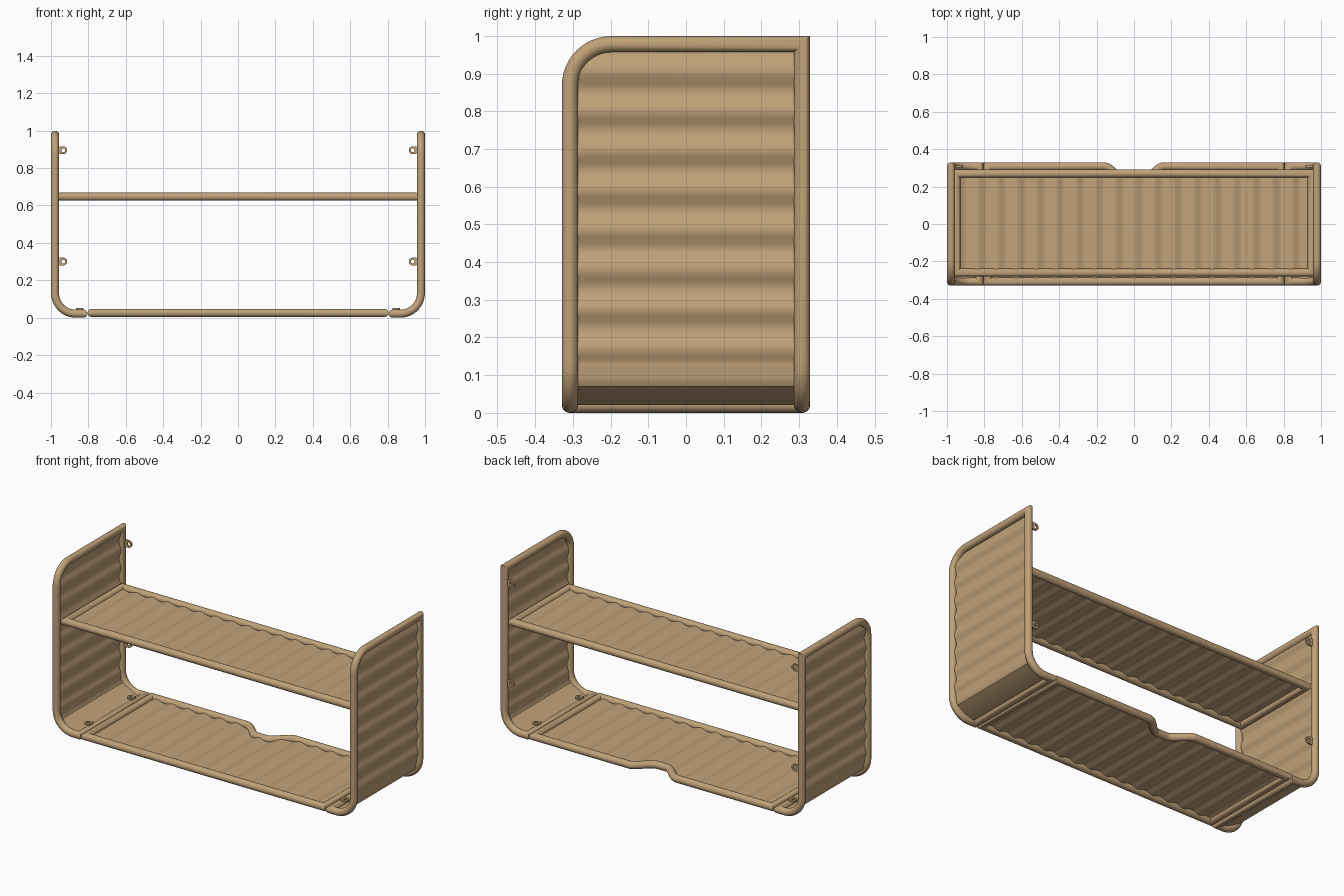
import bpy, bmesh
from math import sin, cos, pi, sqrt
from mathutils import Vector

cube = bpy.data.objects.get("Cube")
if cube:
    bpy.data.objects.remove(cube, do_unlink=True)

R = 0.0215            # tube radius
BEND = 0.11           # bend radius of the tube centre line
SIDE_X, DEPTH, TOP = 0.978, 0.308, 0.978
JOINT_X = 0.827       # inner end of the side frames
SHELF_Z = 0.647
WAVE, AMP = 0.105, 0.007

tan = bpy.data.materials.new("tan metal")
tan.use_nodes = True
colour = (0.53, 0.36, 0.19, 1)
tan.diffuse_color = colour
tan.node_tree.nodes["Principled BSDF"].inputs["Base Color"].default_value = colour


def finish(name, bm):
    bmesh.ops.recalc_face_normals(bm, faces=bm.faces)
    mesh = bpy.data.meshes.new(name)
    bm.to_mesh(mesh)
    bm.free()
    mesh.materials.append(tan)
    obj = bpy.data.objects.new(name, mesh)
    bpy.context.collection.objects.link(obj)
    bpy.ops.object.select_all(action='DESELECT')
    obj.select_set(True)
    bpy.context.view_layer.objects.active = obj
    bpy.ops.object.shade_smooth_by_angle(angle=0.6)
    return obj


def closed_tube(name, path, sides=20):
    """Mitred round tube along a closed path that starts mid-segment."""
    pts = [Vector(p) for p in path]
    n = len(pts)
    dirs = [(pts[(i + 1) % n] - pts[i]).normalized() for i in range(n)]
    u = dirs[0].orthogonal().normalized()
    v = dirs[0].cross(u)
    ring = [pts[0] + R * (u * cos(2 * pi * k / sides) + v * sin(2 * pi * k / sides))
            for k in range(sides)]
    rings = [ring]
    for i in range(1, n + 1):
        d, p = dirs[i - 1], pts[i % n]
        plane = d + dirs[i % n]
        ring = [q + d * ((p - q).dot(plane) / d.dot(plane)) for q in ring]
        rings.append(ring)
    last = rings.pop()
    shift = min(range(sides), key=lambda k: (last[0] - rings[0][k]).length)
    bm = bmesh.new()
    rows = [[bm.verts.new(q) for q in r] for r in rings]
    rows.append([rows[0][(k + shift) % sides] for k in range(sides)])
    for a, b in zip(rows, rows[1:]):
        for k in range(sides):
            m = (k + 1) % sides
            bm.faces.new((a[k], a[m], b[m], b[k]))
    return finish(name, bm)


def sheet(name, rows):
    """Surface through rows of equally many points."""
    bm = bmesh.new()
    grid = [[bm.verts.new(p) for p in row] for row in rows]
    for a, b in zip(grid, grid[1:]):
        for j in range(len(a) - 1):
            bm.faces.new((a[j], a[j + 1], b[j + 1], b[j]))
    return finish(name, bm)


def ring_tab(name, centre, out, across, size=0.021, hole=0.010, thick=0.010, n=32):
    """Flat tab with a hole: square towards `out`, round on the other end."""
    c, out, across = Vector(centre), Vector(out), Vector(across)
    normal = out.cross(across) * thick / 2
    bm = bmesh.new()
    loops = []
    for inner, sign in ((0, 1), (0, -1), (1, -1), (1, 1)):
        loop = []
        for k in range(n):
            a, b = cos(2 * pi * k / n), sin(2 * pi * k / n)
            r = hole if inner else size / (max(abs(a), abs(b)) if a > 0 else 1)
            loop.append(bm.verts.new(c + out * a * r + across * b * r + normal * sign))
        loops.append(loop)
    for i in range(4):
        a, b = loops[i], loops[(i + 1) % 4]
        for k in range(n):
            m = (k + 1) % n
            bm.faces.new((a[k], a[m], b[m], b[k]))
    return finish(name, bm)


def arc(a0, a1, steps=12):
    return [(BEND * cos(a0 + (a1 - a0) * i / steps), BEND * sin(a0 + (a1 - a0) * i / steps))
            for i in range(steps + 1)]


def front_edge(z):
    """y of the side frame's front tube at a height."""
    h = max(0, z - (TOP - BEND))
    return -DEPTH + BEND - sqrt(max(0, BEND ** 2 - h ** 2))


def notch(x):
    """y of the lower shelf's back edge, with its cable notch."""
    t = min(1, max(0, (0.16 - abs(x)) / 0.13))
    return DEPTH - 0.085 * t * t * (3 - 2 * t)


# Side frames, their corrugated panels and their tabs
for s, label in ((1, "left"), (-1, "right")):
    bend_x, bend_z = SIDE_X - BEND, R + BEND
    path = [(SIDE_X, -DEPTH, 0.5)]
    path += [(SIDE_X, -DEPTH + BEND + a, TOP - BEND + b) for a, b in arc(pi, pi / 2)]
    path.append((SIDE_X, DEPTH, TOP))
    path += [(bend_x + a, DEPTH, bend_z + b) for a, b in arc(0, -pi / 2)]
    path += [(JOINT_X, DEPTH, R), (JOINT_X, -DEPTH, R)]
    path += [(bend_x + a, -DEPTH, bend_z + b) for a, b in arc(-pi / 2, 0)]
    closed_tube(label + "_side_frame", [(s * x, y, z) for x, y, z in path])

    rows, steps, low = [], 130, 0.07
    for i in range(steps + 1):
        z = TOP - (TOP - low) * i / steps
        drop = max(0, bend_z - z)
        x = bend_x + sqrt(BEND ** 2 - drop ** 2)
        x += AMP * sin(2 * pi * (z - 0.88) / WAVE) * (1 if drop == 0 else 0.6)
        rows.append([(s * x, front_edge(z), z), (s * x, DEPTH, z)])
    for x in (bend_x, JOINT_X):
        rows.append([(s * x, -DEPTH, R), (s * x, DEPTH, R)])
    sheet(label + "_side_panel", rows)

    for z, place in ((0.3, "lower"), (0.895, "upper")):
        ring_tab(f"{label}_{place}_wall_tab", (s * 0.934, DEPTH, z), (s, 0, 0), (0, 0, 1))
    for y, place in ((-0.2, "front"), (0.2, "back")):
        ring_tab(f"{label}_{place}_joint_tab", (s * 0.846, y, 0.046), (-s, 0, 0), (0, 1, 0))


# Shelves: a tube frame around a corrugated sheet
def shelf(name, half, front, back, z):
    xs = [half * (-1 + 2 * i / 240) for i in range(241)]
    path = [(0, front, z), (half, front, z), (half, back(half), z)]
    path += [(0.16 - 0.32 * i / 40, back(0.16 - 0.32 * i / 40), z) for i in range(41)]
    path += [(-half, back(half), z), (-half, front, z)]
    closed_tube(name + "_frame", path)
    rows = []
    for x in xs:
        h = z + AMP * cos(2 * pi * x / WAVE)
        rows.append([(x, front, h), (x, back(x), h)])
    sheet(name + "_panel", rows)


shelf("lower_shelf", JOINT_X - 2 * R - 0.001, -DEPTH, notch, R + 0.004)
shelf("upper_shelf", 0.95, -0.26, lambda x: 0.27, SHELF_Z)
